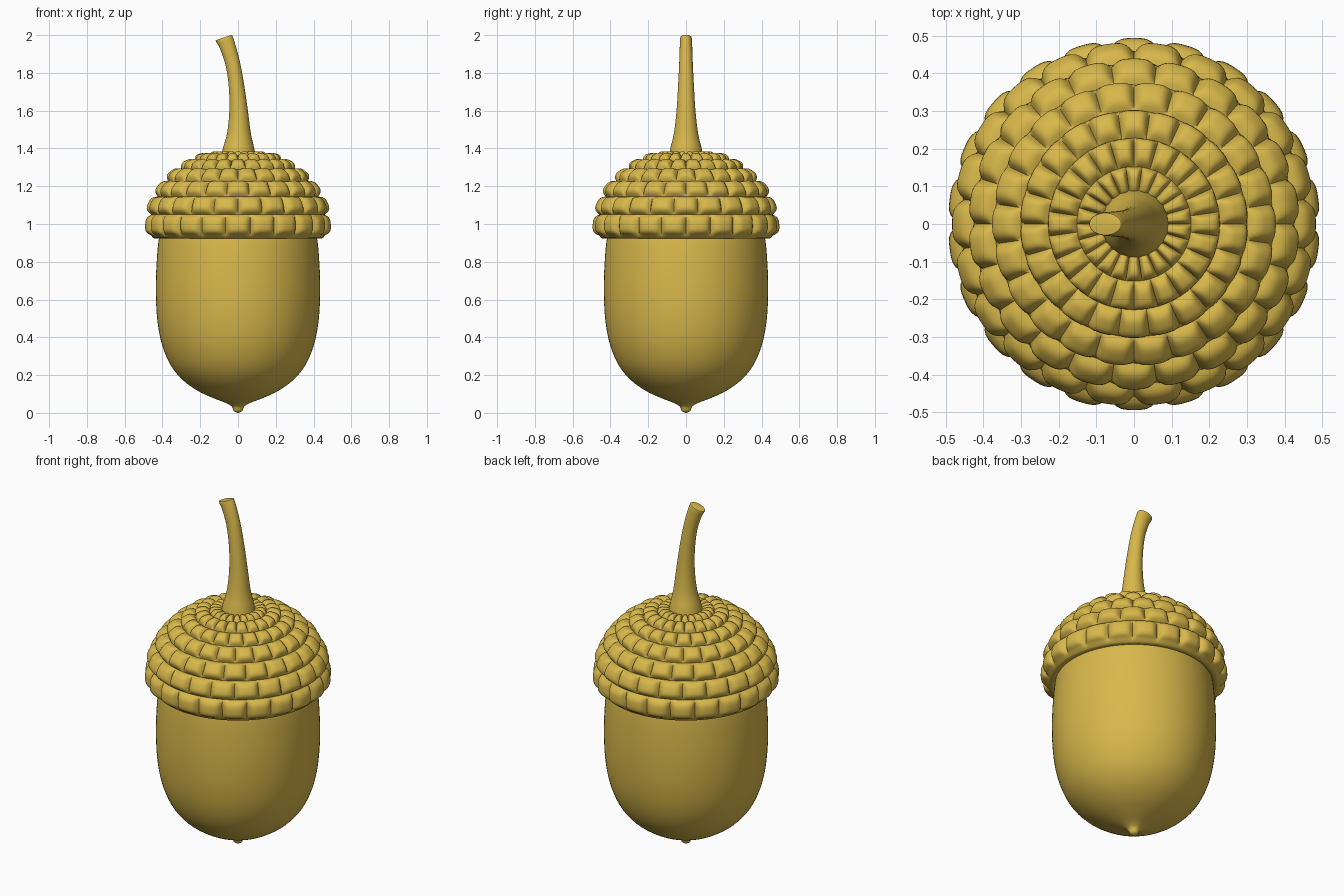
import bpy, bmesh, math
from mathutils import Vector

if "Cube" in bpy.data.objects:
    bpy.data.objects.remove(bpy.data.objects["Cube"])

gold = bpy.data.materials.new("acorn_gold")
gold.diffuse_color = (0.69, 0.48, 0.07, 1)
gold.use_nodes = True
gold.node_tree.nodes["Principled BSDF"].inputs["Base Color"].default_value = gold.diffuse_color


def spline(points, steps):
    """Catmull-Rom curve through the points."""
    p = [Vector(q) for q in points]
    p = [2 * p[0] - p[1]] + p + [2 * p[-1] - p[-2]]
    out = []
    for i in range(1, len(p) - 2):
        a, b, c, d = p[i - 1:i + 3]
        for s in range(steps):
            t = s / steps
            out.append(0.5 * (2 * b + (c - a) * t + (2 * a - 5 * b + 4 * c - d) * t * t
                              + (3 * b - a - 3 * c + d) * t ** 3))
    return out + [p[-2]]


def loft(name, rings):
    """Skin a list of closed rings and close both ends."""
    bm = bmesh.new()
    rows = [[bm.verts.new(co) for co in ring] for ring in rings]
    n = len(rows[0])
    for a, b in zip(rows, rows[1:]):
        for j in range(n):
            k = (j + 1) % n
            bm.faces.new((a[j], a[k], b[k], b[j]))
    bm.faces.new(rows[0][::-1])
    bm.faces.new(rows[-1])
    bmesh.ops.recalc_face_normals(bm, faces=bm.faces)
    mesh = bpy.data.meshes.new(name)
    bm.to_mesh(mesh)
    bm.free()
    ob = bpy.data.objects.new(name, mesh)
    bpy.context.collection.objects.link(ob)
    mesh.materials.append(gold)
    bpy.ops.object.select_all(action='DESELECT')
    ob.select_set(True)
    bpy.context.view_layer.objects.active = ob
    bpy.ops.object.shade_smooth_by_angle(angle=math.radians(50))
    return ob


def circle(r, z, n):
    return [(r * math.cos(math.tau * j / n), r * math.sin(math.tau * j / n), z) for j in range(n)]


# Nut: smooth revolved body with a small pointed tip
nut_profile = [(0.004, 0), (0.022, 0.010), (0.034, 0.034), (0.065, 0.053), (0.13, 0.078),
               (0.21, 0.115), (0.29, 0.172), (0.355, 0.25), (0.402, 0.36), (0.427, 0.49),
               (0.435, 0.64), (0.431, 0.79), (0.418, 0.93), (0.39, 1.04), (0.25, 1.2)]
loft("nut", [circle(p.x, p.y, 96) for p in spline(nut_profile, 5)])

# Cap: revolved dome, raised into seven staggered rows of scales
SCALES, ROW_STEPS, SCALE_STEPS = 22, 12, 12
row_edges = [(0.458, 0.938), (0.458, 1.05), (0.425, 1.145), (0.37, 1.225),
             (0.30, 1.288), (0.228, 1.332), (0.152, 1.358), (0.075, 1.356)]
dome = spline(row_edges, ROW_STEPS)
n = SCALES * SCALE_STEPS
rings = [circle(r, z, n) for r, z in ((0.39, 0.95), (0.415, 0.928), (0.435, 0.922), (0.45, 0.926))]
for i, p in enumerate(dome):
    tangent = dome[min(i + 1, len(dome) - 1)] - dome[max(i - 1, 0)]
    normal = Vector((tangent.y, -tangent.x)).normalized()
    row = min(i // ROW_STEPS, len(row_edges) - 2)
    v = 2 * (i / ROW_STEPS - row) - 1
    height = 0.034 - 0.0015 * row
    ring = []
    for j in range(n):
        angle = math.tau * j / n
        u = 2 * ((SCALES * (angle - math.pi / 2) / math.tau + 0.5 + 0.5 * (row % 2)) % 1) - 1
        bump = height * (1 - abs(u) ** 4) * (1 - abs(v) ** 3.5) * (1 - 0.15 * v)
        r, z = p + normal * bump
        ring.append((r * math.cos(angle), r * math.sin(angle), z))
    rings.append(ring)
loft("cap", rings)

# Stem: flared at the base, bent to the left, cut at a slant
# each station: centre x, centre z, half width x, half width y, tilt
stations = [(0.002, 1.34, 0.094, 0.094, 0), (0.003, 1.40, 0.083, 0.083, 0),
            (0.005, 1.48, 0.063, 0.064, 0), (0.003, 1.60, 0.049, 0.050, 0.06),
            (-0.008, 1.73, 0.041, 0.042, 0.14), (-0.028, 1.85, 0.039, 0.036, 0.22),
            (-0.055, 1.94, 0.042, 0.033, 0.29), (-0.074, 1.982, 0.046, 0.031, 0.33),
            (-0.076, 1.987, 0.042, 0.027, 0.33)]
xz = spline([s[:2] for s in stations], 4)
size = spline([s[2:] for s in stations], 4)
stem = []
for c, (rx, ry, tilt) in zip(xz, size):
    stem.append([(c.x + rx * math.cos(a) * math.cos(tilt), ry * math.sin(a),
                  c.y + rx * math.cos(a) * math.sin(tilt))
                 for a in (math.tau * j / 32 for j in range(32))])
loft("stem", stem)
